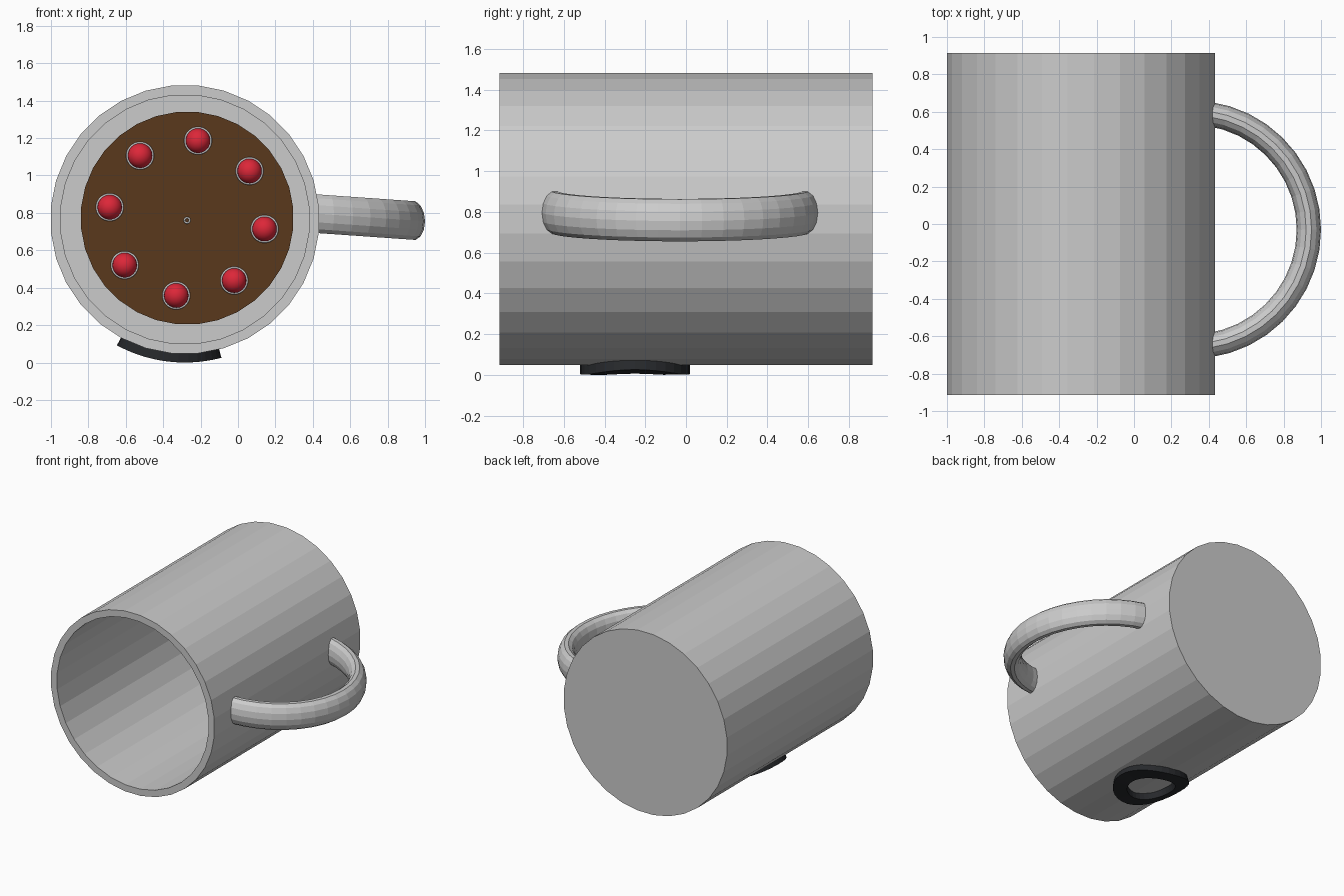
import bpy, bmesh, math
from mathutils import Vector

if "Cube" in bpy.data.objects:
    bpy.data.objects.remove(bpy.data.objects["Cube"], do_unlink=True)

AXIS = Vector((-0.284, 0, 0.765))      # centre line of the mug, along y
INSERT = Vector((-0.272, 0.8, 0.772))  # centre of the disc inside
SIDES = 32


def material(name, colour):
    mat = bpy.data.materials.new(name)
    mat.use_nodes = True
    mat.diffuse_color = colour
    mat.node_tree.nodes["Principled BSDF"].inputs["Base Color"].default_value = colour
    return mat


def finish(name, bm, mat=None, smooth=False):
    bmesh.ops.recalc_face_normals(bm, faces=bm.faces)
    mesh = bpy.data.meshes.new(name)
    bm.to_mesh(mesh)
    bm.free()
    if mat:
        mesh.materials.append(mat)
    for poly in mesh.polygons:
        poly.use_smooth = smooth
    obj = bpy.data.objects.new(name, mesh)
    bpy.context.collection.objects.link(obj)
    return obj


def skin(loops, closed):
    """Bridge equal loops of points; cap the two ends unless closed."""
    bm = bmesh.new()
    rows = [[bm.verts.new(p) for p in loop] for loop in loops]
    n = len(rows[0])
    for i in range(len(rows) if closed else len(rows) - 1):
        a, b = rows[i], rows[(i + 1) % len(rows)]
        for j in range(n):
            k = (j + 1) % n
            bm.faces.new((a[j], a[k], b[k], b[j]))
    if not closed:
        bm.faces.new(rows[0])
        bm.faces.new(rows[-1])
    return bm


def lathe(profile, centre, sides, closed=False):
    """Turn (radius, y) points about an axis parallel to y."""
    loops = []
    for r, y in profile:
        turn = [2 * math.pi * (i + 0.5) / sides for i in range(sides)]
        loops.append([centre + Vector((r * math.cos(t), y, r * math.sin(t))) for t in turn])
    return skin(loops, closed)


def thin_ring(name, centre, major, minor):
    turn = [math.tau * i / 8 for i in range(8)]
    profile = [(major + minor * math.cos(t), minor * math.sin(t)) for t in turn]
    return finish(name, lathe(profile, centre, 24, True), smooth=True)


brown = material("brown", (0.1, 0.04, 0.012, 1))
red = material("red", (0.72, 0.02, 0.04, 1))
black = material("black", (0.02, 0.022, 0.025, 1))

# Hollow mug lying on its side, mouth toward the front
finish("mug_body", lathe([(0.7195, 0.915), (0.7195, -0.915), (0.667, -0.915), (0.667, 0.86)],
                         AXIS, SIDES))

# Handle: oval tube swept along an arc, dipping slightly outward
loops = []
steps, section = 18, 14
for i in range(steps + 1):
    a = math.radians(-82 + 164 * i / steps)
    loop = []
    for j in range(section):
        t = math.tau * j / section
        r = 0.625 + 0.065 * math.cos(t)
        x = 0.31 + r * math.cos(a)
        z = 0.795 - 0.07 * (x - 0.43) + 0.106 * math.sin(t)
        loop.append((x, -0.03 + r * math.sin(a), z))
    loops.append(loop)
finish("handle", skin(loops, False))

# Disc resting on the mug floor
finish("inner_disc", lathe([(0.57, 0), (0.57, 0.065)], INSERT, SIDES), brown)
thin_ring("centre_ring", INSERT + Vector((0, -0.003, -0.012)), 0.014, 0.005)

# Ring of eight balls, each in a thin collar
for i in range(8):
    a = math.radians(37 + 45 * i)
    spot = INSERT + 0.418 * Vector((math.cos(a), 0, math.sin(a)))
    bm = bmesh.new()
    bmesh.ops.create_uvsphere(bm, u_segments=20, v_segments=12, radius=0.066)
    bmesh.ops.translate(bm, verts=bm.verts, vec=spot)
    finish(f"ball_{i + 1}", bm, red, True)
    thin_ring(f"ball_collar_{i + 1}", spot, 0.069, 0.006)

# Plain dark ring pad wrapped onto the underside
loops = []
for radius, height in ((0.27, 0.765), (0.17, 0.765), (0.17, 0.705), (0.27, 0.705)):
    loop = []
    for i in range(SIDES):
        t = math.tau * i / SIDES
        wrap = (-0.085 + radius * math.cos(t)) / 0.717
        loop.append(AXIS + Vector((height * math.sin(wrap),
                                   -0.25 + radius * math.sin(t),
                                   -height * math.cos(wrap))))
    loops.append(loop)
finish("underside_pad", skin(loops, True), black)
